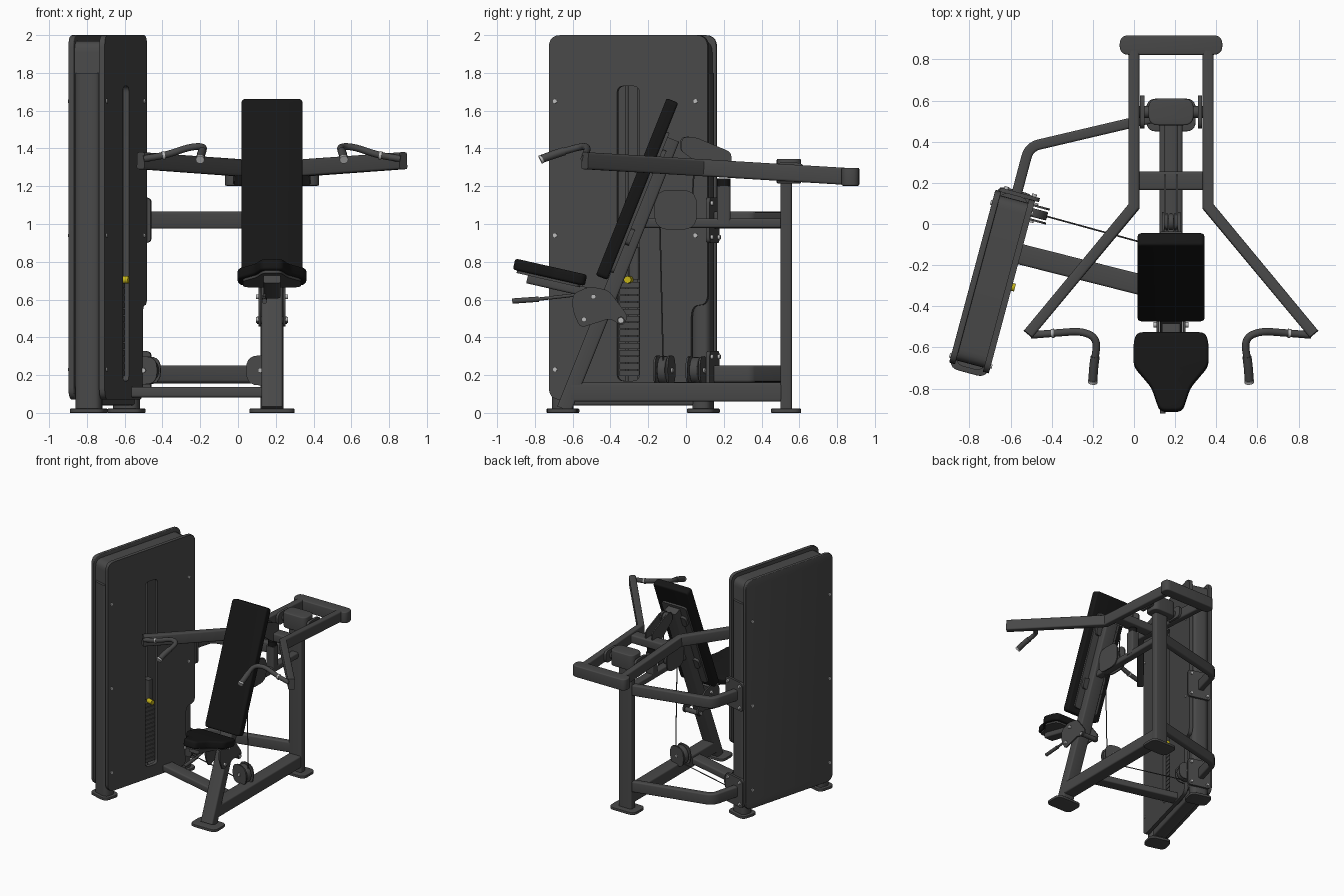
import bpy, bmesh, math
from mathutils import Vector, Matrix

if "Cube" in bpy.data.objects:
    bpy.data.objects.remove(bpy.data.objects["Cube"])

def mat(name, *c):
    m = bpy.data.materials.new(name)
    m.diffuse_color = (*c, 1)
    m.use_nodes = True
    m.node_tree.nodes["Principled BSDF"].inputs["Base Color"].default_value = m.diffuse_color
    return m

FRAME = mat("frame_grey", .065, .065, .065)
BLACK = mat("pad_black", .008, .008, .008)
STEEL = mat("steel", .5, .5, .5)
YELLOW = mat("yellow", .55, .45, .01)
CX = 0.18                                       # centre line of the seat side
I = Matrix.Identity(4)
TOWER = Matrix.Translation((-.69, -.28, 0)) @ Matrix.Rotation(math.radians(-15), 4, 'Z')
TILT = math.atan2(.38, .951)                    # lean of the back post

def move(x, y, z): return Matrix.Translation((x, y, z))

def side(x=0):                                  # profile (u, v) -> (y, z), thickness along x
    return move(x, 0, 0) @ Matrix(((0, 0, 1, 0), (1, 0, 0, 0), (0, 1, 0, 0), (0, 0, 0, 1)))

def rounded(pts, r, closed=True, n=5):          # round the corners of a path
    pts, out = [Vector(p) for p in pts], []
    for i, p in enumerate(pts):
        if r == 0 or (not closed and i in (0, len(pts) - 1)):
            out.append(p)
            continue
        a, b = pts[i - 1] - p, pts[(i + 1) % len(pts)] - p
        a = p + a.normalized() * min(r, a.length * .49)
        b = p + b.normalized() * min(r, b.length * .49)
        out += [a * (1 - t) ** 2 + p * 2 * t * (1 - t) + b * t * t for t in [k / n for k in range(n + 1)]]
    return out

def rect(w, h, cx=0, cy=0):
    return [(cx - w / 2, cy - h / 2), (cx + w / 2, cy - h / 2), (cx + w / 2, cy + h / 2), (cx - w / 2, cy + h / 2)]

def disc(r, n=24):
    return [(r * math.cos(k * math.tau / n), r * math.sin(k * math.tau / n)) for k in range(n)]

def finish(name, me, m):
    o = bpy.data.objects.new(name, me)
    bpy.context.collection.objects.link(o)
    me.materials.clear()
    me.materials.append(m)
    bpy.context.view_layer.objects.active = o
    bpy.ops.object.select_all(action='DESELECT')
    o.select_set(True)
    bpy.ops.object.shade_smooth_by_angle(angle=math.radians(35))
    return o

def prism(name, pts, th, M=I, r=0, m=FRAME, bevel=0, hole=None, hole_r=0):   # extruded outline
    cu = bpy.data.curves.new(name, 'CURVE')
    cu.dimensions, cu.fill_mode = '2D', 'BOTH'
    for loop in [rounded(pts, r)] + ([rounded(hole, hole_r)] if hole else []):
        s = cu.splines.new('POLY')
        s.points.add(len(loop) - 1)
        for q, p in zip(s.points, loop):
            q.co = (p[0], p[1], 0, 1)
        s.use_cyclic_u = True
    cu.extrude, cu.bevel_depth, cu.offset, cu.bevel_resolution = th / 2 - bevel, bevel, -bevel, 3
    tmp = bpy.data.objects.new(name + "_curve", cu)
    bpy.context.collection.objects.link(tmp)
    dg = bpy.context.evaluated_depsgraph_get()
    me = bpy.data.meshes.new_from_object(tmp.evaluated_get(dg))
    bpy.data.objects.remove(tmp)
    bm = bmesh.new()
    bm.from_mesh(me)
    bmesh.ops.remove_doubles(bm, verts=bm.verts, dist=1e-5)
    bm.to_mesh(me)
    bm.free()
    me.transform(M)
    return finish(name, me, m)

def sweep(name, path, sec, up=(0, 0, 1), m=FRAME, M=I):      # section swept with mitred corners
    path, up, bm, rings = [Vector(p) for p in path], Vector(up), bmesh.new(), []
    for i, p in enumerate(path):
        k = max(i, 1)
        d = (path[k] - path[k - 1]).normalized()
        n = d if i in (0, len(path) - 1) else (d + (path[i + 1] - p).normalized()).normalized()
        s = d.cross(up).normalized()
        u = s.cross(d)
        ring = []
        for a, b in sec:
            o = s * a + u * b
            ring.append(bm.verts.new(M @ (p + o - d * (o.dot(n) / d.dot(n)))))
        rings.append(ring)
    c = len(sec)
    for A, B in zip(rings, rings[1:]):
        for j in range(c):
            bm.faces.new((A[j], A[(j + 1) % c], B[(j + 1) % c], B[j]))
    bm.faces.new(rings[0][::-1])
    bm.faces.new(rings[-1])
    bmesh.ops.recalc_face_normals(bm, faces=bm.faces)
    me = bpy.data.meshes.new(name)
    bm.to_mesh(me)
    bm.free()
    return finish(name, me, m)

def beam(name, path, w, h, up=(0, 0, 1), M=I, r=.012):
    return sweep(name, path, [tuple(p) for p in rounded(rect(w, h), r, n=3)], up, FRAME, M)

def rod(name, a, b, r, m=FRAME, M=I):
    d = Vector(b) - Vector(a)
    return sweep(name, [a, b], disc(r, 16), (0, 1, 0) if abs(d.normalized().z) > .8 else (0, 0, 1), m, M)

# --- weight tower ---
arch = [(-.435, .07), (.435, .07), (.435, 2), (-.435, 2)]
notched = [(-.435, .07), (.345, .07), (.345, .57), (.435, .57), (.435, 2), (-.435, 2)]
prism("outer_panel", arch, .03, TOWER @ side(-.085), .065, bevel=.006)
prism("inner_panel", notched, .03, TOWER @ side(.085), .065, hole=rect(.122, 1.56, 0, .95), hole_r=.035)
prism("tower_shell", rect(.83, 1.86, 0, 1.04), .14, TOWER @ side(), .06, hole=rect(.79, 1.82, 0, 1.04), hole_r=.05)
for e, s in (("front", -1), ("rear", 1)):
    beam(f"tower_{e}_column", [(0, s * .385, .02), (0, s * .385, 1.8)], .14, .1, (0, 1, 0), TOWER, .04)
    prism(f"tower_{e}_foot", rect(.19, .15), .022, TOWER @ move(0, s * .385, .011), .05, bevel=.004)
beam("tower_base_rail", [(0, -.38, .085), (0, .38, .085)], .11, .09, M=TOWER)
for i in range(14):
    prism(f"weight_plate_{i}", rect(.13, .11), .031, TOWER @ move(.015, 0, .21 + i * .036), .01)
prism("selector_head", rect(.09, .05), .17, TOWER @ move(.02, .02, .79), .01)
for s in (-1, 1):
    rod("guide_rod", (0, s * .035, .1), (0, s * .035, 1.92), .01, M=TOWER)
rod("selector_pin", (.06, 0, .705), (.115, 0, .705), .019, YELLOW, TOWER)
for z in (.23, .94, 1.65):
    for y in (-.4, .37):
        for s in (-1, 1):
            if not (s > 0 and y > 0 and z < .5):
                rod("panel_bolt", (s * .095, y, z), (s * .107, y, z), .011, STEEL, TOWER)

# --- fixed frame ---
for e, y in (("front", -.655), ("rear", .53)):
    prism(e + "_foot", rect(.24, .16), .022, move(CX, y, .011), .05, bevel=.004)
beam("rear_post", [(CX, .53, .02), (CX, .53, 1.3)], .12, .06, (0, 1, 0))
beam("back_post", [(CX, -.645, .02), (CX, -.073, 1.45)], .11, .08, (0, 1, 0))
beam("base_rail", [(CX, -.61, .11), (CX, .51, .11)], .11, .1)
beam("upper_rail", [(CX, -.25, 1.005), (CX, .51, 1.005)], .065, .05)
beam("base_crossbar", [(-.6, -.135, .11), (.15, -.325, .11)], .1, .055)
for e, z in (("lower", .207), ("upper", 1.02)):
    path = rounded([(.17, .535, z), (-.51, .375, z), (-.575, .13, z)], .05, False)
    beam(e + "_rear_bar", path, .05, .09)
    prism(e + "_bar_flange", rect(.2, .24), .02, TOWER @ move(.02, .442, z) @ Matrix.Rotation(math.pi / 2, 4, 'X'), .03)
    for s in (-1, 1):
        for x in (-.05, .09):
            rod("flange_bolt", (x, .45, z + s * .09), (x, .465, z + s * .09), .012, STEEL, TOWER)

# --- back pad and seat ---
LEAN = move(CX, -.259, 1.185) @ Matrix.Rotation(-TILT, 4, 'X')
UP = Matrix.Rotation(math.pi / 2, 4, 'X')
prism("back_pad", rect(.325, 1.01), .066, LEAN @ UP, .025, BLACK, .012)
prism("back_board", rect(.23, .8), .018, LEAN @ move(0, .04, -.06) @ UP, .03)
for z in (-.25, .2):
    prism("board_mount", rect(.2, .09), .03, LEAN @ move(0, .055, z) @ UP, .03)
SEAT = move(CX, -.72, .745) @ Matrix.Rotation(math.radians(-12.8), 4, 'X')
half = [(.165, .195), (.182, .15), (.182, .03), (.095, -.075), (.055, -.195)]
seat = half + [(-x, y) for x, y in half[::-1]]
prism("seat_pad", seat, .06, SEAT, .03, BLACK, .014)
prism("seat_board", [(x * .85, y * .88) for x, y in seat], .015, SEAT @ move(0, 0, -.036), .03)
beam("seat_arm", [(0, -.11, -.06), (0, .25, -.06)], .09, .05, M=SEAT)
bracket = [(-.60, .63), (-.51, .67), (-.41, .65), (-.305, .51), (-.335, .455), (-.40, .5), (-.56, .45), (-.6, .54)]
for s in (-1, 1):
    prism("seat_bracket", bracket, .012, side(CX + s * .065), .03)
    for y, z in ((-.49, .615), (-.54, .495), (-.345, .49)):
        rod("bracket_bolt", (CX + s * .07, y, z), (CX + s * .085, y, z), .013, STEEL)
rod("adjust_pivot", (CX - .08, -.345, .49), (CX + .08, -.345, .49), .02)
rod("seat_lever", (.14, -.58, .625), (.14, -.8, .60), .009)
rod("lever_grip", (.14, -.78, .602), (.14, -.92, .592), .014)

# --- pulleys and cables ---
def pulley(name, M, r, gap):
    prism(name + "_wheel", disc(r), gap * .6, M, bevel=.006)
    for s in (-1, 1):
        prism(name + "_cheek", rect(r * 2.1, r * 2.1), .01, M @ move(0, 0, s * gap / 2), r * .9)
        prism(name + "_bolt", disc(.013, 12), .012, M @ move(0, 0, s * (gap / 2 + .008)), m=STEEL)

TURN = Matrix.Rotation(math.radians(-15), 4, 'Z') @ Matrix.Rotation(math.pi / 2, 4, 'X')
pulley("base_pulley", move(.13, -.115, .225) @ TURN, .075, .07)
pulley("tower_pulley", move(-.49, .055, .225) @ TURN, .07, .07)
pulley("arm_pulley", move(0, .01, 1.42) @ side(CX), .04, .04)
prism("mid_wheel", disc(.085), .03, move(0, -.055, 1.07) @ side(CX), bevel=.006)
for s in (-1, 1):
    prism("mid_cheek", rect(.225, .21, -.055, 1.075), .01, side(CX + s * .04), .08)
    lug = [(-.02, 1.46), (.05, 1.46), (.24, 1.38), (.24, 1.27), (.16, 1.25), (-.03, 1.39)]
    prism("arm_lug", lug, .01, side(CX + s * .03), .025)
rod("drop_cable", (CX, -.14, 1.07), (CX, -.12, .23), .004)
rod("lift_cable", (CX, .03, 1.07), (CX, .05, 1.42), .004)
rod("low_cable", (.13, -.115, .16), (-.49, .055, .16), .004)
rod("tower_cable", (-.55, .05, .22), (-.55, .05, .95), .004)
beam("stop_post", [(CX, .2, 1.0), (CX, .2, 1.2)], .07, .07, (0, 1, 0))
rod("stop_bumper", (CX, .2, 1.2), (CX, .2, 1.24), .035, BLACK)

# --- press arms ---
prism("arm_rear_bar", rect(.5, .095), .095, move(CX, .87, 1.25), .045, bevel=.008)
beam("arm_cross_bar", [(CX - .17, .21, 1.285), (CX + .17, .21, 1.285)], .09, .07)
prism("pivot_housing", rect(.22, .13), .13, move(CX, .545, 1.28), .05, bevel=.008)
rod("pivot_shaft", (.01, .545, 1.27), (.35, .545, 1.27), .03)
for e, s in (("left", -1), ("right", 1)):
    def P(x, y, z): return (CX + s * x, y, z)
    beam(e + "_arm", [P(.18, .85, 1.252), P(.18, .085, 1.298), P(.695, -.535, 1.335)], .053, .09)
    prism(e + "_pivot_plate", rect(.16, .1), .02, move(0, .545, 1.275) @ side(CX + s * .14), .04)
    grip = [P(.68, -.54, 1.345), P(.56, -.53, 1.365), P(.43, -.52, 1.41), P(.355, -.56, 1.41), P(.375, -.68, 1.375), P(.38, -.76, 1.346)]
    sweep(e + "_handle", rounded(grip, .06, False), disc(.018, 16))
    sweep(e + "_handle_grip", rounded(grip[3:], .06, False)[2:], disc(.022, 16))
    rod(e + "_handle_cap", grip[-1], P(.381, -.772, 1.34), .023, STEEL)
    rod(e + "_handle_collar", P(.58, -.532, 1.362), P(.568, -.531, 1.364), .022, STEEL)
